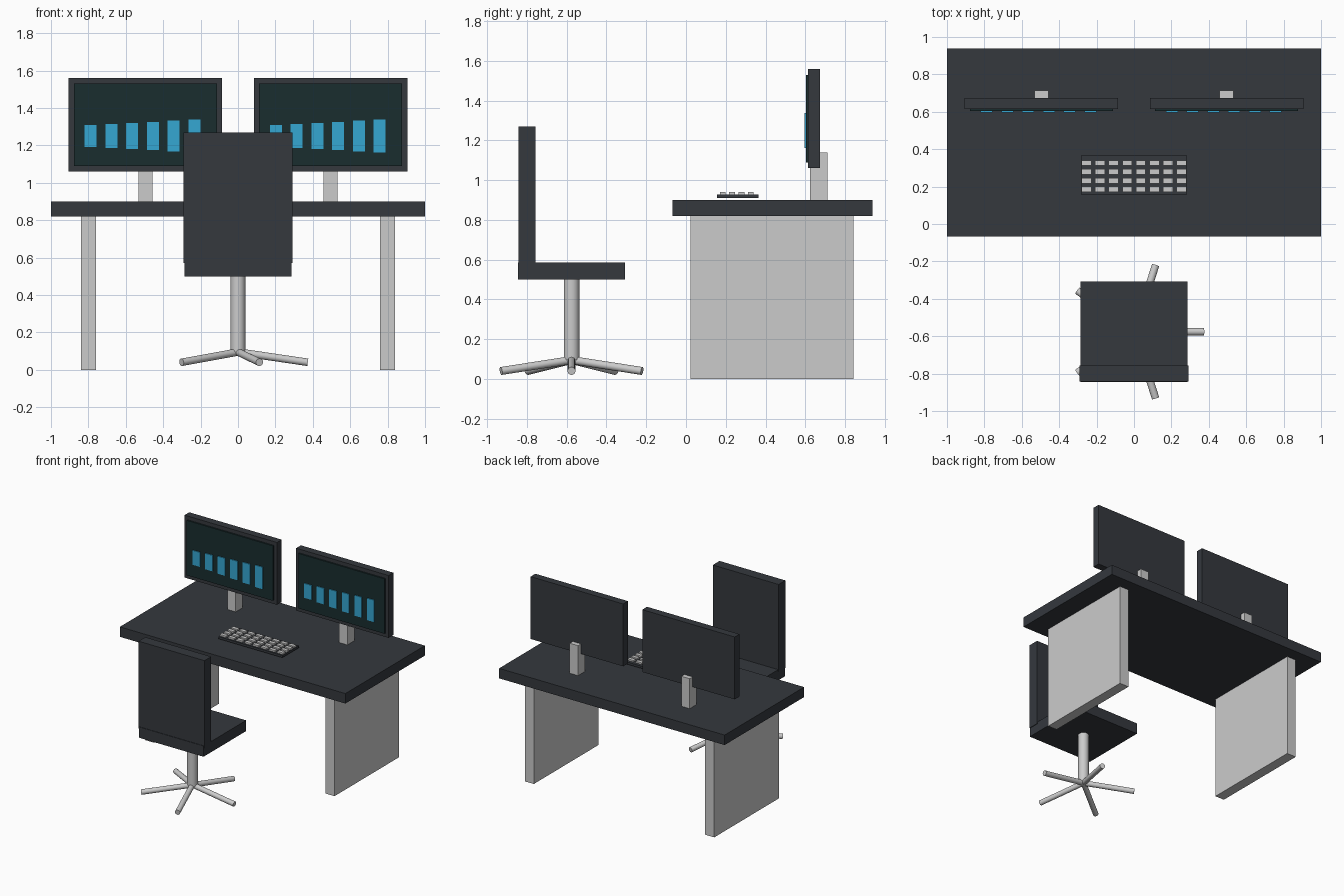
import bpy
from math import cos, sin, radians
from mathutils import Vector

if "Cube" in bpy.data.objects:
    bpy.data.objects.remove(bpy.data.objects["Cube"])


def material(name, color):
    m = bpy.data.materials.new(name)
    m.diffuse_color = (*color, 1)
    m.use_nodes = True
    m.node_tree.nodes["Principled BSDF"].inputs["Base Color"].default_value = m.diffuse_color
    return m


DARK = material("charcoal", (0.035, 0.04, 0.048))
SCREEN = material("dark_glass", (0.01, 0.026, 0.028))
BLUE = material("blue", (0.035, 0.39, 0.65))


def box(name, x, y, z, mat=None):
    """Box from (min, max) ranges on each axis."""
    bpy.ops.mesh.primitive_cube_add(size=1, location=[(a + b) / 2 for a, b in (x, y, z)])
    ob = bpy.context.object
    ob.name = name
    ob.scale = [b - a for a, b in (x, y, z)]
    bpy.ops.object.transform_apply(location=False, rotation=False, scale=True)
    if mat:
        ob.data.materials.append(mat)
    return ob


def rod(name, start, end, radius):
    """Smooth cylinder between two points."""
    start, end = Vector(start), Vector(end)
    d = end - start
    bpy.ops.mesh.primitive_cylinder_add(
        vertices=24, radius=radius, depth=d.length, location=(start + end) / 2,
        rotation=d.to_track_quat('Z', 'Y').to_euler())
    bpy.context.object.name = name
    bpy.ops.object.shade_smooth_by_angle()


def span(center, size):
    return (center - size / 2, center + size / 2)


# Desk
box("desk_top", (-1, 1), (-0.068, 0.939), (0.82, 0.90), DARK)
for side, cx in (("left", -0.80), ("right", 0.80)):
    box(f"{side}_desk_leg", span(cx, 0.08), (0.023, 0.842), (0, 0.82))

# Monitors with stand, screen and bar chart
for side, cx in (("left", -0.495), ("right", 0.495)):
    box(f"{side}_monitor_stand", span(cx, 0.074), (0.625, 0.713), (0.90, 1.14))
    box(f"{side}_monitor_case", span(cx, 0.82), (0.615, 0.675), (1.06, 1.56), DARK)
    box(f"{side}_monitor_screen", span(cx, 0.764), (0.603, 0.617), (1.09, 1.53), SCREEN)
    for i in range(6):
        box(f"{side}_chart_bar_{i + 1}", span(cx - 0.293 + 0.111 * i, 0.064),
            (0.596, 0.605), span(1.25, 0.116 + 0.012 * i), BLUE)

# Keyboard
box("keyboard_base", span(0, 0.568), (0.157, 0.365), (0.91, 0.928), DARK)
for row in range(4):
    for col in range(8):
        box(f"key_{row + 1}_{col + 1}", span((col - 3.5) * 0.0725, 0.053),
            span(0.185 + 0.047 * row, 0.029), (0.926, 0.941))

# Chair seat and backrest
CY = -0.576
box("chair_seat", span(0, 0.574), (-0.846, -0.307), (0.50, 0.586), DARK)
box("chair_back", span(0, 0.584), (-0.842, -0.757), (0.57, 1.27), DARK)

# Chair column and five-spoke base
rod("chair_column", (0, CY, 0.095), (0, CY, 0.50), 0.039)
for i in range(5):
    a = radians(72 * i)
    rod(f"chair_base_spoke_{i + 1}", (0, CY, 0.095),
        (0.373 * cos(a), CY + 0.373 * sin(a), 0.04), 0.02)
